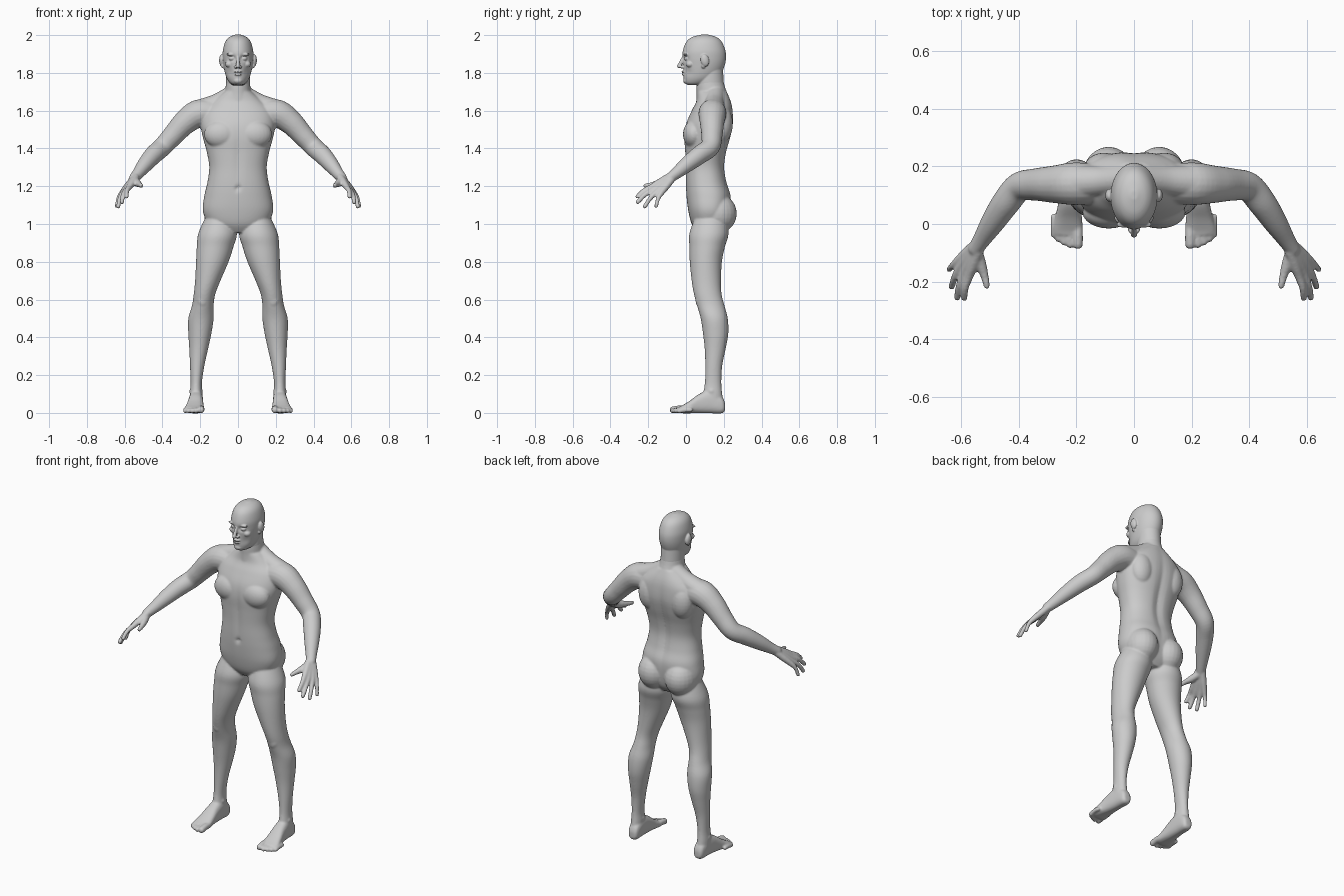
import bpy, bmesh, math
from mathutils import Vector, Matrix

skin = bpy.data.materials.new("plain grey")
skin.diffuse_color = (0.6, 0.6, 0.6, 1)


def resample(rows, steps):
    """Catmull-Rom interpolation of a list of equal-length tuples."""
    out = []
    for i in range(len(rows) - 1):
        p0, p1 = rows[max(i - 1, 0)], rows[i]
        p2, p3 = rows[i + 1], rows[min(i + 2, len(rows) - 1)]
        for s in range(steps):
            t = s / steps
            out.append(tuple(
                0.5 * (2 * b + (c - a) * t + (2 * a - 5 * b + 4 * c - d) * t * t
                       + (3 * b - a - 3 * c + d) * t ** 3)
                for a, b, c, d in zip(p0, p1, p2, p3)))
    return out + [rows[-1]]


def skin_rings(bm, rings):
    rings = [[bm.verts.new(p) for p in r] for r in rings]
    n = len(rings[0])
    for a, b in zip(rings, rings[1:]):
        for i in range(n):
            bm.faces.new((a[i], a[(i + 1) % n], b[(i + 1) % n], b[i]))
    bm.faces.new(rings[0])
    bm.faces.new(rings[-1])
    return [v for r in rings for v in r]


def loft(bm, rows, axis='z', power=2.0, steps=5, n=64):
    """Rows: (position on axis, centre x, half width, low side, high side)."""
    rings = []
    for t, cx, hw, lo, hi in resample(rows, steps):
        ring = []
        for i in range(n):
            a = 2 * math.pi * i / n
            c, s = math.cos(a), math.sin(a)
            x = cx + hw * math.copysign(abs(c) ** (2 / power), c)
            d = (lo + hi) / 2 + (hi - lo) / 2 * math.copysign(abs(s) ** (2 / power), s)
            ring.append((x, d, t) if axis == 'z' else (x, t, d))
        rings.append(ring)
    return skin_rings(bm, rings)


def ball(bm, centre, radii, tilt=0):
    m = (Matrix.Translation(centre) @ Matrix.Rotation(tilt, 4, 'X')
         @ Matrix.Diagonal((*radii, 1)))
    bmesh.ops.create_uvsphere(bm, u_segments=24, v_segments=14, radius=1, matrix=m)


def tube(bm, pts, steps=6, n=20):
    """Points: (x, y, z, radius), with round ends."""
    pts = resample(pts, steps)
    normal, rings = Vector((0.3, 0.5, 0.8)), []
    for i, p in enumerate(pts):
        a, b = pts[max(i - 1, 0)], pts[min(i + 1, len(pts) - 1)]
        t = (Vector(b[:3]) - Vector(a[:3])).normalized()
        normal = (normal - t * normal.dot(t)).normalized()
        side = t.cross(normal)
        rings.append([Vector(p[:3]) + p[3] * (normal * math.cos(k) + side * math.sin(k))
                      for k in (2 * math.pi * j / n for j in range(n))])
    skin_rings(bm, rings)
    for p in (pts[0], pts[-1]):
        ball(bm, p[:3], (p[3],) * 3)


def dent(verts, x, z, sx, sz, depth, front):
    """Push one side of a lofted form in (or out) around (+-x, z)."""
    mid = 0.1
    for v in verts:
        if (v.co.y < mid) == front:
            g = math.exp(-((abs(v.co.x) - x) / sx) ** 2 - ((v.co.z - z) / sz) ** 2)
            v.co.y += depth * g * (1 if front else -1) * min(1, abs(v.co.y - mid) / 0.06)


def mirror(bm):
    geom = bm.verts[:] + bm.edges[:] + bm.faces[:]
    for g in bmesh.ops.duplicate(bm, geom=geom)['geom']:
        if isinstance(g, bmesh.types.BMVert):
            g.co.x *= -1


def finish(bm, name, voxel, smooth):
    """Fuse the overlapping forms into one smooth skin."""
    bmesh.ops.recalc_face_normals(bm, faces=bm.faces)
    me = bpy.data.meshes.new(name)
    bm.to_mesh(me)
    bm.free()
    me.materials.append(skin)
    ob = bpy.data.objects.new(name, me)
    bpy.context.collection.objects.link(ob)
    r = ob.modifiers.new("fuse", 'REMESH')
    r.mode, r.voxel_size, r.use_smooth_shade = 'VOXEL', voxel, True
    s = ob.modifiers.new("soften", 'SMOOTH')
    s.factor, s.iterations = 0.5, smooth


# ---------- body: paired parts first ----------
bm = bmesh.new()

# leg
loft(bm, [(1.04, .10, .07, .05, .21), (.95, .108, .102, .018, .225), (.88, .121, .097, .018, .206),
          (.80, .136, .086, .02, .19), (.70, .16, .067, .03, .185), (.63, .177, .057, .042, .188),
          (.57, .186, .057, .058, .203), (.50, .196, .067, .078, .221), (.42, .202, .061, .09, .224),
          (.34, .208, .05, .099, .21), (.25, .216, .038, .102, .192), (.16, .221, .03, .1, .187),
          (.10, .222, .033, .09, .192), (.04, .222, .033, .08, .2)])
ball(bm, (.187, .075, .60), (.032, .025, .045))           # kneecap
ball(bm, (.222, .135, .115), (.037, .025, .022))          # ankle bones
ball(bm, (.088, .165, 1.055), (.092, .104, .105))         # buttock

# foot and toes
loft(bm, [(.207, .219, .018, .012, .05), (.19, .219, .031, -.002, .085), (.13, .221, .036, -.002, .12),
          (.07, .224, .04, -.002, .10), (.02, .228, .047, -.002, .064), (-.02, .231, .053, -.002, .04),
          (-.038, .232, .046, .002, .032)], axis='y', power=2.6)
for x, y, r in ((.195, -.07, .018), (.222, -.071, .0135), (.243, -.063, .013),
                (.263, -.051, .0125), (.279, -.036, .012)):
    tube(bm, [(x, y + .06, r + .004, r), (x, y + .025, r + .003, r), (x, y, r - .002, r)], 3, 14)

# trapezius, shoulder and arm
tube(bm, [(.03, .155, 1.685, .05), (.11, .15, 1.638, .052), (.20, .145, 1.598, .062)])
tube(bm, [(.13, .14, 1.585, .07), (.21, .14, 1.584, .074), (.28, .138, 1.538, .065),
          (.345, .137, 1.468, .056), (.40, .128, 1.408, .051), (.447, .072, 1.366, .049),
          (.49, .008, 1.317, .042), (.527, -.05, 1.27, .032), (.55, -.085, 1.243, .027)])

# palm and fingers, then thumb
wrist, palm = Vector((.55, -.088, 1.24)), Vector((.596, -.159, 1.179))
for knuckle, tip, r in (((.575, -.185, 1.195), (.59, -.258, 1.145), .0125),
                        ((.590, -.170, 1.183), (.615, -.256, 1.116), .0128),
                        ((.604, -.150, 1.173), (.634, -.218, 1.093), .0125),
                        ((.614, -.130, 1.165), (.642, -.158, 1.094), .0115)):
    k, t = Vector(knuckle), Vector(tip)
    base = wrist + (k - palm) * .35
    bend = k.lerp(t, .5) + Vector((.005, -.003, .006))
    tube(bm, [(*base, .02), (*base.lerp(k, .5), .019), (*k, .0155), (*bend, r), (*t, r - .001)], 4, 14)
tube(bm, [(.55, -.09, 1.235, .022), (.533, -.14, 1.217, .02), (.52, -.18, 1.208, .0145),
          (.512, -.215, 1.203, .0115)], 4, 14)

# chest muscle and shoulder blade
ball(bm, (.088, .042, 1.475), (.092, .058, .075))
ball(bm, (.105, .19, 1.53), (.07, .058, .10))
mirror(bm)

# torso, with spine groove and belly line
torso = loft(bm, [(.955, 0, .09, .06, .19), (1.0, 0, .155, .03, .22), (1.07, 0, .186, .012, .235),
                  (1.15, 0, .178, .002, .238), (1.22, 0, .162, -.002, .217), (1.30, 0, .152, -.003, .205),
                  (1.38, 0, .165, -.006, .215), (1.46, 0, .186, -.01, .237), (1.53, 0, .198, .0, .25),
                  (1.60, 0, .185, .03, .248), (1.65, 0, .135, .055, .238), (1.70, 0, .075, .06, .217)],
             power=2.3)
dent(torso, 0, 1.36, .025, .22, .012, False)
dent(torso, 0, 1.36, .02, .15, .006, True)
dent(torso, 0, 1.19, .012, .012, .012, True)
# neck base
loft(bm, [(1.58, 0, .09, .05, .225), (1.68, 0, .072, .056, .219), (1.73, 0, .065, .056, .205),
          (1.77, 0, .060, .06, .195)])
finish(bm, "body", .0055, 6)

# ---------- head ----------
bm = bmesh.new()
# ear: outer shell, lobe
ball(bm, (.086, .10, 1.866), (.014, .022, .033), .2)
ball(bm, (.080, .092, 1.838), (.010, .011, .014))
# eyeball, brow, cheekbone, nostril wing
ball(bm, (.032, .006, 1.876), (.017, .016, .012))
ball(bm, (.034, -.002, 1.898), (.028, .011, .008))
ball(bm, (.046, .022, 1.846), (.022, .022, .018))
ball(bm, (.012, -.020, 1.831), (.009, .012, .008))
mirror(bm)
skull = loft(bm, [(2.003, 0, .012, .085, .115), (1.99, 0, .045, .034, .16), (1.965, 0, .067, .002, .189),
                  (1.92, 0, .080, -.016, .208), (1.88, 0, .081, -.019, .212), (1.84, 0, .077, -.014, .205),
                  (1.80, 0, .069, -.013, .188), (1.77, 0, .059, -.012, .165), (1.748, 0, .044, -.008, .13),
                  (1.737, 0, .028, .006, .09)], n=96, steps=8)
dent(skull, .032, 1.877, .018, .014, .017, True)
dent(skull, .045, 1.805, .016, .022, .006, True)
# nose, lips, chin
tube(bm, [(0, -.010, 1.89, .008), (0, -.024, 1.862, .009), (0, -.036, 1.836, .0115)])
ball(bm, (0, -.012, 1.806), (.023, .012, .0065))
ball(bm, (0, -.011, 1.792), (.020, .012, .007))
ball(bm, (0, .004, 1.759), (.025, .019, .018))
# neck top, sunk into the neck base
loft(bm, [(1.70, 0, .062, .062, .205), (1.75, 0, .0625, .056, .2), (1.83, 0, .062, .06, .195)])
finish(bm, "head", .0033, 4)
